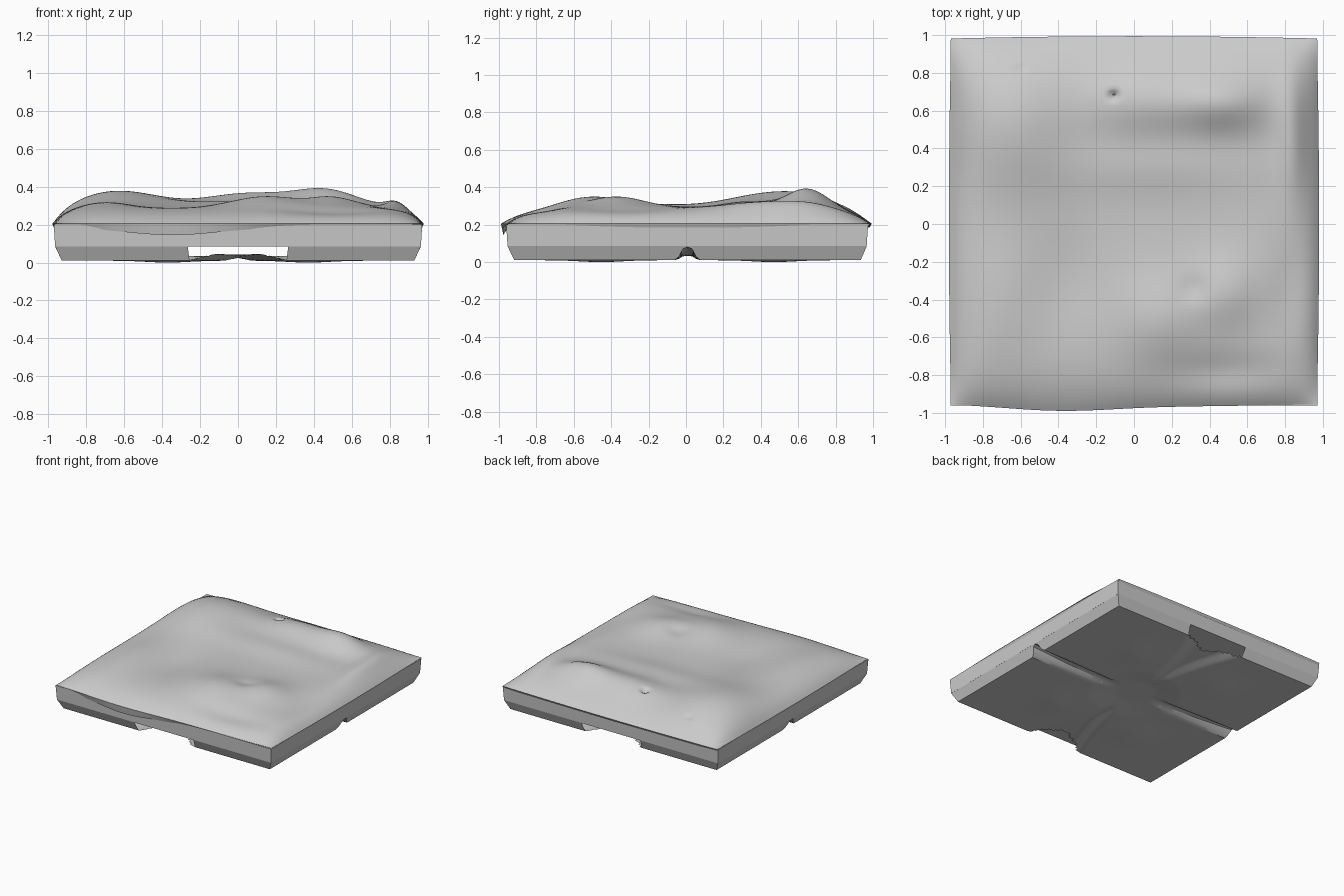
import bpy, bmesh, math

cube = bpy.data.objects.get("Cube")
if cube:
    bpy.data.objects.remove(cube, do_unlink=True)

stone = bpy.data.materials.new("light_grey")
stone.use_nodes = True
stone.diffuse_color = (0.6, 0.6, 0.6, 1)
stone.node_tree.nodes["Principled BSDF"].inputs["Base Color"].default_value = (0.6, 0.6, 0.6, 1)


def finish(name, bm, angle):
    mesh = bpy.data.meshes.new(name)
    bm.to_mesh(mesh)
    bm.free()
    mesh.materials.append(stone)
    obj = bpy.data.objects.new(name, mesh)
    bpy.context.collection.objects.link(obj)
    bpy.ops.object.select_all(action='DESELECT')
    obj.select_set(True)
    bpy.context.view_layer.objects.active = obj
    bpy.ops.object.shade_smooth_by_angle(angle=math.radians(angle))


def grid(n):
    bm = bmesh.new()
    bmesh.ops.create_grid(bm, x_segments=n, y_segments=n, size=1)
    return bm


def extrude_border(bm):
    edges = [e for e in bm.edges if e.is_boundary]
    geom = bmesh.ops.extrude_edge_only(bm, edges=edges)["geom"]
    return [v for v in geom if isinstance(v, bmesh.types.BMVert)]


def clamp(t):
    return max(0.0, min(1.0, t))


# Hills and hollows: centre x, centre y, radius x, radius y, height
HILLS = [
    (0.48, 0.66, 0.24, 0.16, 0.09), (0.05, 0.66, 0.32, 0.2, 0.075),
    (-0.65, 0.55, 0.32, 0.38, 0.085), (0.1, 0.3, 0.5, 0.15, 0.025),
    (0.5, -0.38, 0.18, 0.2, 0.05), (0.15, -0.52, 0.24, 0.24, 0.055),
    (-0.72, -0.4, 0.18, 0.35, 0.025), (-0.35, -0.3, 0.18, 0.28, -0.02),
    (0.86, 0.5, 0.08, 0.35, 0.045), (0.32, -0.36, 0.08, 0.07, -0.015),
    (0.5, -0.82, 0.3, 0.1, -0.025), (0.85, -0.35, 0.1, 0.25, -0.015),
    (-0.11, 0.69, 0.025, 0.02, -0.05), (-0.62, 0.83, 0.03, 0.012, -0.02),
]


def ground(x, y):
    h = 0.09 + sum(a * math.exp(-((x - cx) / rx) ** 2 - ((y - cy) / ry) ** 2)
                   for cx, cy, rx, ry, a in HILLS)
    rim = (1 - abs(x) ** 13) * (1 - abs(y) ** 8)
    return 0.205 + h * rim


# Rolling ground with a thin turned-down lip
bm = grid(110)
for v in bm.verts:
    x, y = v.co.x, v.co.y
    v.co.z = ground(x, y)
    bow = 0.025 * math.exp(-((x + 0.4) / 0.4) ** 2) * clamp(-y) ** 8
    v.co.x = x * (0.968 + 0.012 * (1 - y * y))
    v.co.y = y * (0.962 + 0.012 * (1 - x * x)) + 0.008 - bow
    if y > 0:
        v.co.y += 0.012 * y ** 4
for v in extrude_border(bm):
    sag = 0.04 * math.exp(-((v.co.x + 0.35) / 0.35) ** 2) if v.co.y < -0.9 else 0
    v.co.z -= 0.02 + sag
    v.co.x *= 0.992
    v.co.y *= 0.987
bmesh.ops.recalc_face_normals(bm, faces=bm.faces)
finish("rolling_ground", bm, 50)

# Slab under the ground, flaring slightly upward
bm = bmesh.new()
bmesh.ops.create_cube(bm, size=1)
for v in bm.verts:
    top = v.co.z > 0
    v.co.x *= 1.945 if top else 1.93
    v.co.y = v.co.y * (1.935 if top else 1.92) + 0.006
    v.co.z = 0.202 if top else 0.085
finish("slab", bm, 30)

FLOOR = 0.01


def underside(x, y):
    # Low channel front to back, narrow channel side to side, shallow round middle
    wide = clamp((0.05 + 0.22 * y * y - abs(x)) / 0.1) * (0.022 + 0.015 * y * y)
    narrow = clamp((0.06 - abs(y)) / 0.04) * (0.022 + 0.048 * x * x)
    middle = 0.022 * clamp((0.36 - math.hypot(x, y)) / 0.2)
    # Each foot bulges down a little near its inner side
    dip = 0.01 * math.exp(-((abs(x) - 0.4) ** 2 + (abs(y) - 0.5) ** 2) / 0.03)
    return FLOOR + max(wide, narrow, middle) - dip


def spread(z):
    return 0.93 + 0.035 * (z - FLOOR) / 0.075


# Four corner feet with a tapered outer wall
bm = grid(80)
for v in bm.verts:
    v.co.z = underside(v.co.x, v.co.y)
    s = spread(v.co.z)
    v.co.x, v.co.y = v.co.x * s, v.co.y * (s - 0.004) + 0.008
for v in extrude_border(bm):
    grow = 0.965 / spread(v.co.z)
    v.co.x *= grow
    v.co.y = (v.co.y - 0.008) * grow + 0.006
    v.co.z = 0.086
bmesh.ops.recalc_face_normals(bm, faces=bm.faces)

# Open the front and back gaps between the feet, up to the slab
gaps = []
for f in bm.faces:
    c = f.calc_center_median()
    if abs(c.x) < 0.25 and abs(c.y) > 0.78 + 0.6 * abs(c.x):
        gaps.append(f)
bmesh.ops.delete(bm, geom=gaps, context='FACES')
finish("corner_feet", bm, 30)
